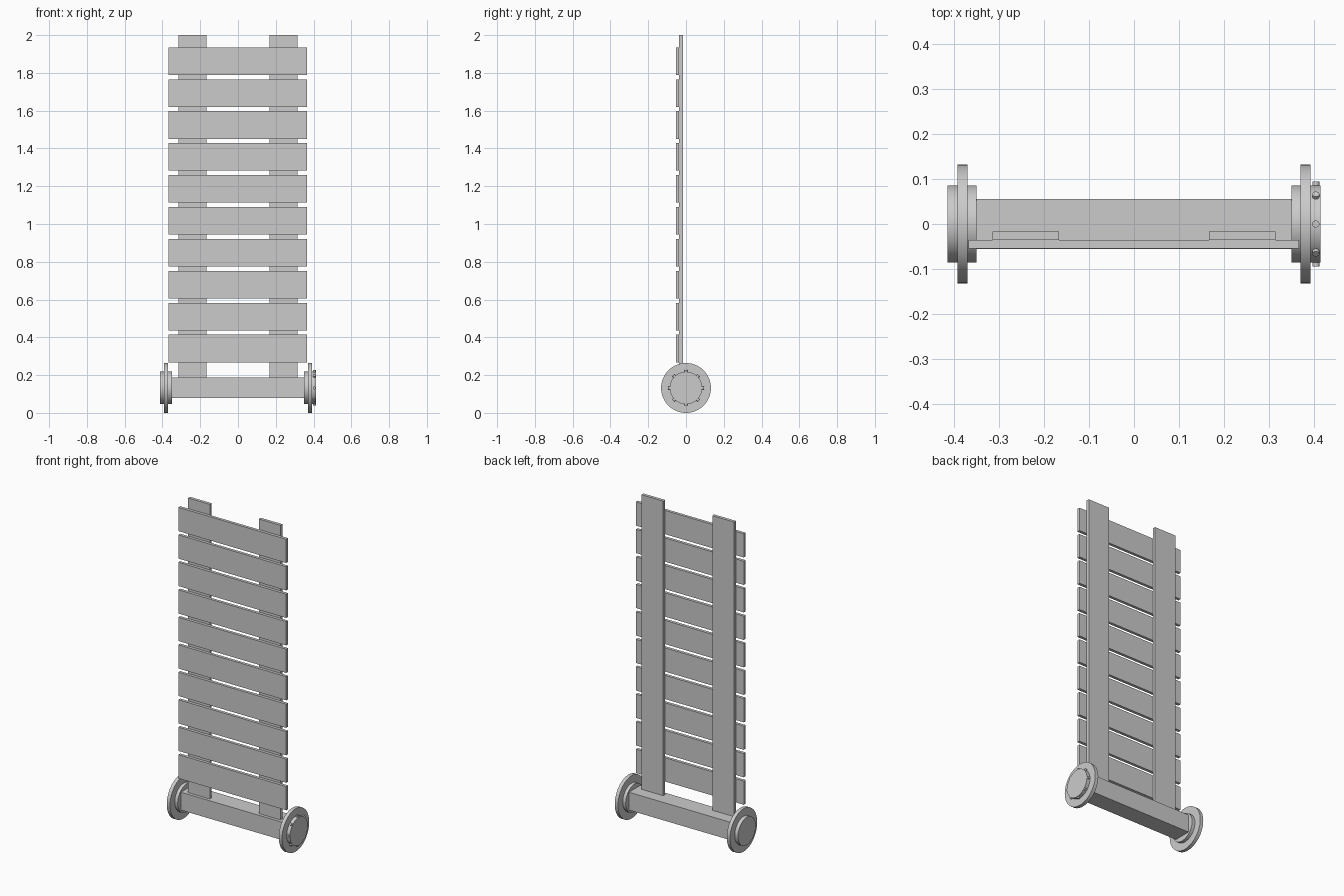
import bpy, math
from mathutils import Vector

cube = bpy.data.objects.get("Cube")
if cube:
    bpy.data.objects.remove(cube, do_unlink=True)

grey = bpy.data.materials.new("plain grey")
grey.use_nodes = True
GREY = (0.6, 0.6, 0.6, 1)
grey.diffuse_color = GREY
grey.node_tree.nodes["Principled BSDF"].inputs["Base Color"].default_value = GREY

AXLE_Z = 0.132


def box(name, x, y, z):
    """Box from (low, high) ranges on each axis."""
    bpy.ops.mesh.primitive_cube_add(size=1, location=[sum(r) / 2 for r in (x, y, z)])
    ob = bpy.context.object
    ob.name = name
    ob.scale = [r[1] - r[0] for r in (x, y, z)]
    bpy.ops.object.transform_apply(location=False, rotation=False, scale=True)
    ob.data.materials.append(grey)
    return ob


def rod(name, start, end, radius, sides):
    """Cylinder running between two points."""
    a, b = Vector(start), Vector(end)
    bpy.ops.mesh.primitive_cylinder_add(
        vertices=sides, radius=radius, depth=(b - a).length, location=(a + b) / 2,
        rotation=(b - a).to_track_quat("Z", "Y").to_euler())
    ob = bpy.context.object
    ob.name = name
    ob.data.materials.append(grey)
    bpy.ops.object.shade_smooth_by_angle(angle=math.radians(35))
    return ob


def disc(name, side, x0, x1, radius):
    return rod(name, (side * x0, 0, AXLE_Z), (side * x1, 0, AXLE_Z), radius, 64)


# Square axle beam
box("axle_beam", (-0.352, 0.352), (-0.055, 0.055), (0.078, 0.188))

# Upright rails
for label, side in (("left", 1), ("right", -1)):
    xs = sorted((side * 0.167, side * 0.314))
    box(label + "_rail", xs, (-0.036, -0.017), (0.15, 2.0))

# Cross slats
for i in range(10):
    z = 0.268 + i * 0.169
    box(f"slat_{i + 1}", (-0.368, 0.366), (-0.054, -0.036), (z, z + 0.146))

# Wheels with inner flanges and outer hub caps
for label, side in (("left", 1), ("right", -1)):
    disc(label + "_inner_flange", side, 0.35, 0.371, 0.086)
    disc(label + "_wheel", side, 0.37, 0.392, 0.132)
    disc(label + "_hub_cap", side, 0.391, 0.414, 0.086)

# Radial studs around the left hub cap
for i in range(8):
    a = i * math.tau / 8
    d = Vector((0, math.cos(a), math.sin(a)))
    centre = Vector((0.404, 0, AXLE_Z))
    rod(f"hub_stud_{i + 1}", centre + d * 0.075, centre + d * 0.094, 0.008, 12)
